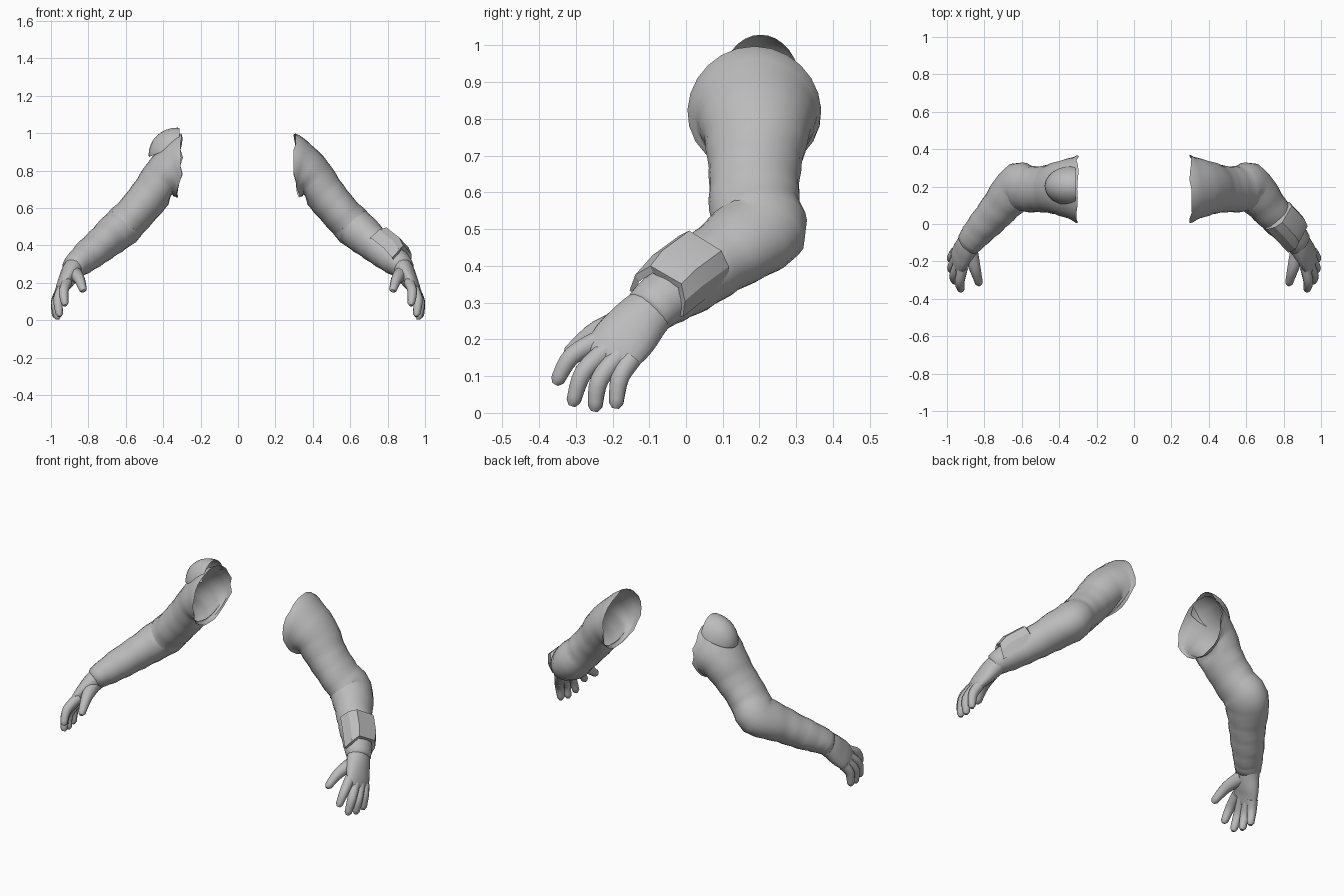
import bpy, bmesh, math, random
from mathutils import Vector as V

if "Cube" in bpy.data.objects:
    bpy.data.objects.remove(bpy.data.objects["Cube"])

random.seed(4)
grey = bpy.data.materials.new("grey")
grey.diffuse_color = (0.5, 0.5, 0.5, 1)
grey.use_nodes = True
grey.node_tree.nodes["Principled BSDF"].inputs["Base Color"].default_value = grey.diffuse_color


def finish(name, bm, side, angle=50):
    """Mirror to the chosen side, and turn the mesh into a shaded object."""
    for v in bm.verts:
        v.co.x *= side
    if side < 0:
        bmesh.ops.reverse_faces(bm, faces=bm.faces)
    me = bpy.data.meshes.new(name)
    bm.to_mesh(me)
    bm.free()
    me.materials.append(grey)
    ob = bpy.data.objects.new(name, me)
    bpy.context.collection.objects.link(ob)
    bpy.ops.object.select_all(action='DESELECT')
    ob.select_set(True)
    bpy.context.view_layer.objects.active = ob
    bpy.ops.object.shade_smooth_by_angle(angle=math.radians(angle))
    return ob


def smooth_path(keys, n):
    """Catmull-Rom through tuples of position and radii."""
    out = []
    k = [keys[0]] + keys + [keys[-1]]
    for i in range(1, len(k) - 2):
        for j in range(n):
            t = j / n
            out.append([0.5 * (2 * b + (c - a) * t + (2 * a - 5 * b + 4 * c - d) * t * t
                               + (3 * b - a - 3 * c + d) * t ** 3)
                        for a, b, c, d in zip(*k[i - 1:i + 3])])
    return out + [list(keys[-1])]


def loft(bm, path, width, sides, first=None, caps=(False, False), shape=None):
    """Skin elliptical rings along a path of (x, y, z, wide radius, thick radius)."""
    rings = []
    for i, p in enumerate(path):
        c = V(p[:3])
        t = V(path[min(i + 1, len(path) - 1)][:3]) - V(path[max(i - 1, 0)][:3])
        if first and i < 5:
            t = V(first).lerp(t.normalized(), i / 5)
        t.normalize()
        w = (V(width) - t * t.dot(V(width))).normalized()
        u = w.cross(t)
        ring = []
        for s in range(sides):
            a = math.tau * s / sides
            k = shape(i, a) if shape else 1
            ring.append(bm.verts.new(c + (w * math.cos(a) * p[3] + u * math.sin(a) * p[4]) * k))
        rings.append(ring)
    for r, q in zip(rings, rings[1:]):
        for s in range(sides):
            n = (s + 1) % sides
            bm.faces.new((r[s], r[n], q[n], q[s]))
    if caps[0]:
        bm.faces.new(rings[0][::-1])
    if caps[1]:
        bm.faces.new(rings[-1])
    return rings


# Sleeve stations: centre, radius across, radius in height
SLEEVE = [(.302, .186, .826, .182, .172), (.34, .19, .80, .164, .148), (.40, .192, .755, .144, .121),
          (.455, .187, .685, .129, .109), (.505, .185, .625, .123, .106), (.56, .187, .562, .124, .104),
          (.62, .197, .497, .130, .108), (.685, .128, .444, .112, .100), (.735, .068, .401, .100, .092),
          (.79, .008, .356, .091, .086), (.84, -.05, .316, .081, .076), (.88, -.095, .285, .070, .062)]

# Fingers: knuckle, middle joint, tip
FINGERS = {
    "index_finger": ((.915, -.230, .200), (.932, -.310, .155), (.926, -.349, .090)),
    "middle_finger": ((.937, -.210, .175), (.962, -.278, .112), (.955, -.306, .032)),
    "ring_finger": ((.950, -.182, .155), (.973, -.235, .090), (.966, -.247, .018)),
    "little_finger": ((.955, -.150, .145), (.975, -.180, .095), (.975, -.190, .026)),
    "thumb": ((.878, -.140, .250), (.850, -.240, .222), (.829, -.316, .164)),
}
PALM_WIDTH = (.05, .11, -.10)


def folds(i, a):
    """Cloth creases that grow stronger around the elbow and forearm."""
    amp = 0.012 if i < 15 else 0.022
    return 1 + amp * math.sin(i * 1.9 + 1.2 * math.sin(a + i * .2)) + 0.010 * math.sin(3 * a + i * .7)


for side, tag in ((1, "right"), (-1, "left")):
    # Hollow sleeve with a torn shoulder rim
    bm = bmesh.new()
    rings = loft(bm, smooth_path(SLEEVE, 3), (0, 1, 0), 24, first=(1, 0, 0), shape=folds)
    for i, ring in enumerate(rings[:9]):
        for v in ring:
            low = min(1, max(0, (.80 - v.co.z) / .14))
            v.co.x = max(v.co.x, .298 + .028 * low + .005 * i)
    for v in rings[0]:
        v.co.x += random.uniform(-.008, .008)
    finish(tag + "_sleeve", bm, side)

    # Cuff, slightly looser than the wrist
    bm = bmesh.new()
    loft(bm, [(.850, -.062, .309, .079, .072), (.870, -.086, .291, .076, .067),
              (.886, -.104, .275, .071, .060), (.891, -.110, .270, .058, .046)],
         (0, 1, 0), 20, caps=(False, True))
    finish(tag + "_cuff", bm, side)

    # Palm, flat and wide to the knuckles
    bm = bmesh.new()
    loft(bm, smooth_path([(.872, -.085, .288, .068, .055), (.893, -.120, .256, .076, .053),
                          (.913, -.152, .220, .083, .046), (.934, -.182, .186, .083, .036),
                          (.948, -.212, .152, .074, .025), (.953, -.222, .140, .060, .014)], 3),
         PALM_WIDTH, 16, caps=(True, True))
    finish(tag + "_palm", bm, side)

    # Fingers, the thumb thick at its root
    for name, (a, b, c) in FINGERS.items():
        r = (.043, .031, .021) if name == "thumb" else (.029, .026, .020)
        path = smooth_path([(*p, q, q) for p, q in zip((a, b, c), r)], 4)
        end = V(c) + (V(c) - V(b)).normalized() * .014
        path.append([*end, .010, .010])
        bm = bmesh.new()
        loft(bm, path, PALM_WIDTH, 10, caps=(True, True))
        finish(f"{tag}_{name}", bm, side)

# Forearm guard: a chamfered half shell on one arm, its wrist edge notched
d = V((.60, -.64, -.47)).normalized()
n = V((.65, .03, .75)).normalized()
s = d.cross(n)
origin = V((.793, .0, .355))
PROFILE = [(-.093, .012), (-.088, .062), (-.060, .103), (.055, .108), (.088, .072), (.100, .01)]
REACH = [.018, .006, -.008, -.004, .022, .030]
bm = bmesh.new()
stations = [(-.084, .82, -.012), (-.074, 1, 0), (.04, 1, 0), (.098, .93, -.012), (.098, .76, -.014)]
rows = [[bm.verts.new(origin + d * (t + (e if t > .05 else 0)) + s * (x * k) + n * (y * k + o))
         for (x, y), e in zip(PROFILE, REACH)] for t, k, o in stations]
for r, q in zip(rows, rows[1:]):
    for i in range(len(PROFILE) - 1):
        bm.faces.new((r[i], q[i], q[i + 1], r[i + 1]))
bmesh.ops.recalc_face_normals(bm, faces=bm.faces)
finish("forearm_guard", bm, 1, 25)

# Shoulder pad: an open dome on the other arm
bm = bmesh.new()
bmesh.ops.create_uvsphere(bm, u_segments=24, v_segments=16, radius=1)
for v in bm.verts:
    v.co = V((.325 + v.co.x * .153, .203 + v.co.y * .110, .886 + v.co.z * .143))
for point, normal in (((.312, 0, 0), (-1, 0, 0)), ((.47, 0, .875), (-.4, 0, -1))):
    bmesh.ops.bisect_plane(bm, geom=bm.verts[:] + bm.edges[:] + bm.faces[:],
                           plane_co=point, plane_no=normal, clear_outer=True)
finish("shoulder_pad", bm, -1)
